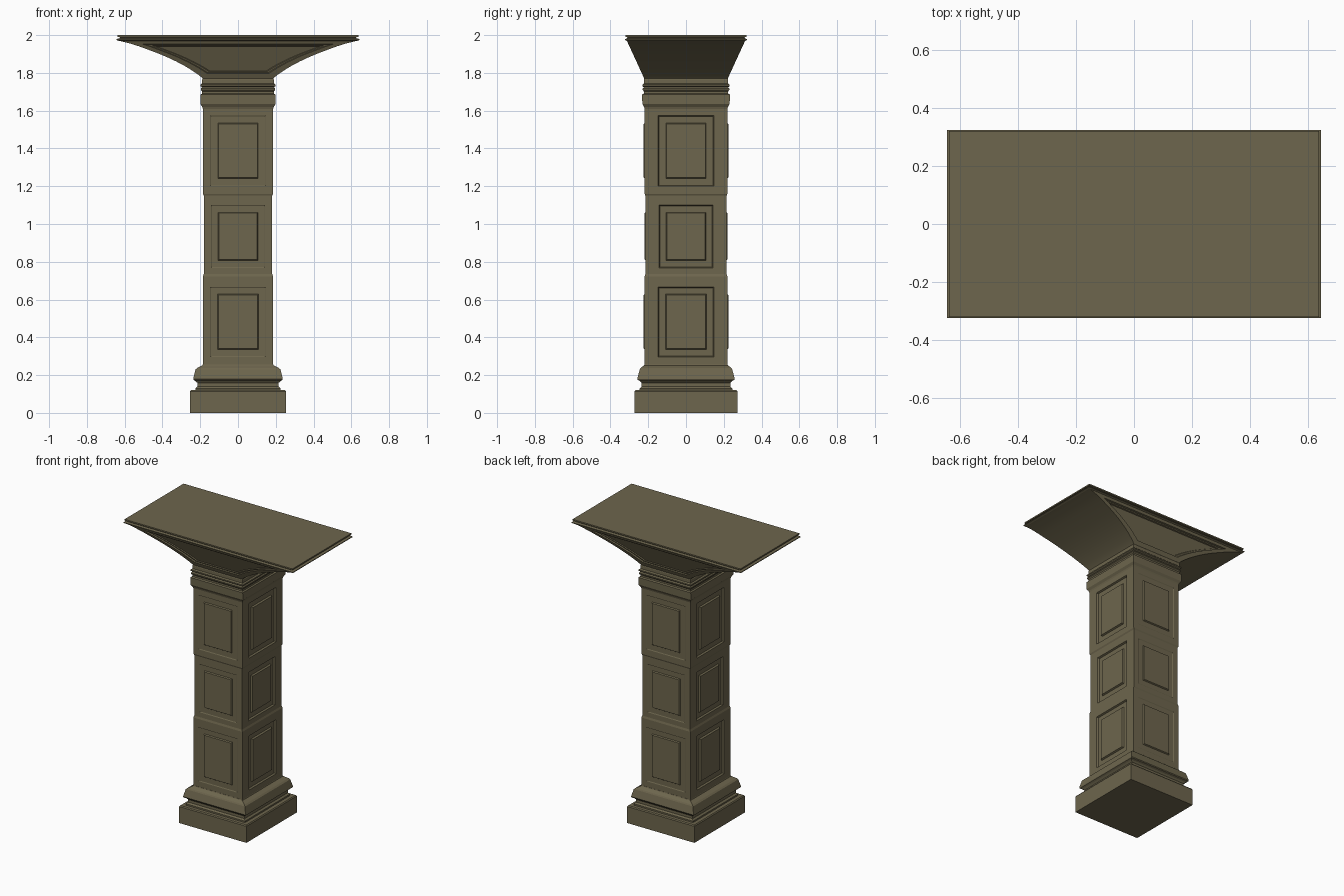
import bpy, bmesh
from mathutils import Vector

if "Cube" in bpy.data.objects:
    bpy.data.objects.remove(bpy.data.objects["Cube"])

stone = bpy.data.materials.new("olive stone")
stone.diffuse_color = (0.155, 0.133, 0.075, 1)
stone.use_nodes = True
stone.node_tree.nodes["Principled BSDF"].inputs["Base Color"].default_value = stone.diffuse_color


def finish(name, bm, smooth=False):
    bmesh.ops.remove_doubles(bm, verts=bm.verts, dist=0.00005)
    bmesh.ops.recalc_face_normals(bm, faces=bm.faces)
    me = bpy.data.meshes.new(name)
    bm.to_mesh(me)
    bm.free()
    me.materials.append(stone)
    ob = bpy.data.objects.new(name, me)
    bpy.context.collection.objects.link(ob)
    if smooth:
        bpy.ops.object.select_all(action='DESELECT')
        ob.select_set(True)
        bpy.context.view_layer.objects.active = ob
        bpy.ops.object.shade_smooth_by_angle(angle=0.45)
    return ob


def nest(bm, rings, cap=True, start=False):
    """Bridge successive closed rings of points, capping the last (and first)."""
    vs = [[bm.verts.new(p) for p in r] for r in rings]
    for a, b in zip(vs, vs[1:]):
        n = len(a)
        for i in range(n):
            j = (i + 1) % n
            bm.faces.new((a[i], a[j], b[j], b[i]))
    if cap:
        bm.faces.new(vs[-1])
    if start:
        bm.faces.new(vs[0][::-1])


def rect(hx, hy, z):
    return [(-hx, -hy, z), (hx, -hy, z), (hx, hy, z), (-hx, hy, z)]


def moulding(name, profile):
    bm = bmesh.new()
    nest(bm, [rect(*p) for p in profile], start=True)
    finish(name, bm)


# Plinth and base mouldings: half width, half depth, height
moulding("plinth", [(.255, .273, 0), (.255, .273, .113), (.25, .268, .12)])
moulding("base_moulding", [
    (.225, .245, .12), (.225, .245, .13), (.214, .235, .14), (.214, .235, .158),
    (.225, .243, .168), (.235, .255, .174), (.237, .258, .18), (.225, .245, .23),
    (.216, .24, .238), (.188, .222, .252), (.186, .22, .257)])


# Shaft sections with framed panels on all four sides
def shaft_section(name, hx, hy, z0, z1, outer, inner):
    bm = bmesh.new()
    for side in range(4):
        facing_x = side % 2
        w, d = (hy, hx) if facing_x else (hx, hy)
        sink, rise = (.011, .0) if facing_x else (.003, .005)
        s = 1 if side < 2 else -1
        (ow, oa, ob), (iw, ia, ib) = outer, inner
        e = .005
        levels = [(w, z0, z1, d), (ow, oa, ob, d),
                  (ow - e, oa + e, ob - e, d - sink),
                  (iw + .002, ia - .002, ib + .002, d - sink),
                  (iw - .003, ia + .003, ib - .003, d + rise)]
        rings = []
        for (h, a, b, depth) in levels:
            pts = [(-h, a), (h, a), (h, b), (-h, b)]
            rings.append([(s * depth, s * u, z) if facing_x else (s * u, -s * depth, z)
                          for u, z in pts])
        nest(bm, rings)
    for z in (z0, z1):
        bm.faces.new([bm.verts.new(p) for p in rect(hx, hy, z)])
    finish(name, bm)


shaft_section("lower_shaft", .186, .219, .255, .715,
              (.148, .295, .667), (.106, .337, .628))
shaft_section("middle_shaft", .181, .215, .735, 1.15,
              (.143, .768, 1.10), (.103, .81, 1.06))
shaft_section("upper_shaft", .186, .219, 1.17, 1.625,
              (.148, 1.20, 1.575), (.105, 1.243, 1.533))
moulding("lower_band", [(.186, .219, .715), (.186, .219, .722), (.181, .215, .735)])
moulding("upper_band", [(.181, .215, 1.15), (.186, .219, 1.16), (.186, .219, 1.17)])

# Neck mouldings
moulding("neck_moulding", [
    (.186, .219, 1.61), (.189, .222, 1.62), (.199, .231, 1.635), (.199, .233, 1.685),
    (.19, .223, 1.69), (.19, .223, 1.702), (.197, .23, 1.71), (.197, .23, 1.717),
    (.191, .223, 1.724), (.199, .231, 1.73), (.199, .231, 1.738), (.19, .223, 1.745),
    (.19, .223, 1.765), (.186, .22, 1.772)])

# Flared capital: curved ends, sloping front and back with sunk panels
CURVE = [(1.77, .187), (1.785, .203), (1.80, .224), (1.82, .254), (1.84, .288),
         (1.86, .326), (1.88, .368), (1.90, .415), (1.92, .468), (1.94, .522),
         (1.955, .57), (1.97, .63)]


def half_width(z):
    for (a, xa), (b, xb) in zip(CURVE, CURVE[1:]):
        if z <= b:
            return xa + (xb - xa) * (z - a) / (b - a)
    return CURVE[-1][1]


def half_depth(z):
    return .221 + (z - 1.77) * .46


def outline(s, za, zb, inset, sink):
    n = len(CURVE)
    zs = [za + (zb - za) * i / (n - 1) for i in range(n)]
    if inset == 0:
        zs = [c[0] for c in CURVE]
    right = [(half_width(z) - inset, z) for z in zs]
    pts = right + [(-x, z) for x, z in reversed(right)]
    return [(x, s * (half_depth(z) - sink), z) for x, z in pts]


bm = bmesh.new()
for s in (-1, 1):
    nest(bm, [outline(s, 1.77, 1.97, 0, 0),
              outline(s, 1.798, 1.953, .056, 0),
              outline(s, 1.801, 1.950, .064, .01),
              outline(s, 1.808, 1.944, .082, .01),
              outline(s, 1.811, 1.941, .09, .017)])
for (a, xa), (b, xb) in zip(CURVE, CURVE[1:]):
    for s in (-1, 1):
        da, db = half_depth(a), half_depth(b)
        bm.faces.new([bm.verts.new(p) for p in (
            (s * xa, -da, a), (s * xa, da, a), (s * xb, db, b), (s * xb, -db, b))])
for z in (1.77, 1.97):
    bm.faces.new([bm.verts.new(p) for p in rect(half_width(z), half_depth(z), z)])
finish("flared_capital", bm, smooth=True)

# Top slab with a groove round its edge
moulding("top_slab", [
    (.63, .313, 1.969), (.643, .323, 1.974), (.643, .323, 1.979), (.626, .31, 1.984),
    (.626, .31, 1.988), (.637, .32, 1.991), (.637, .32, 2.0)])
